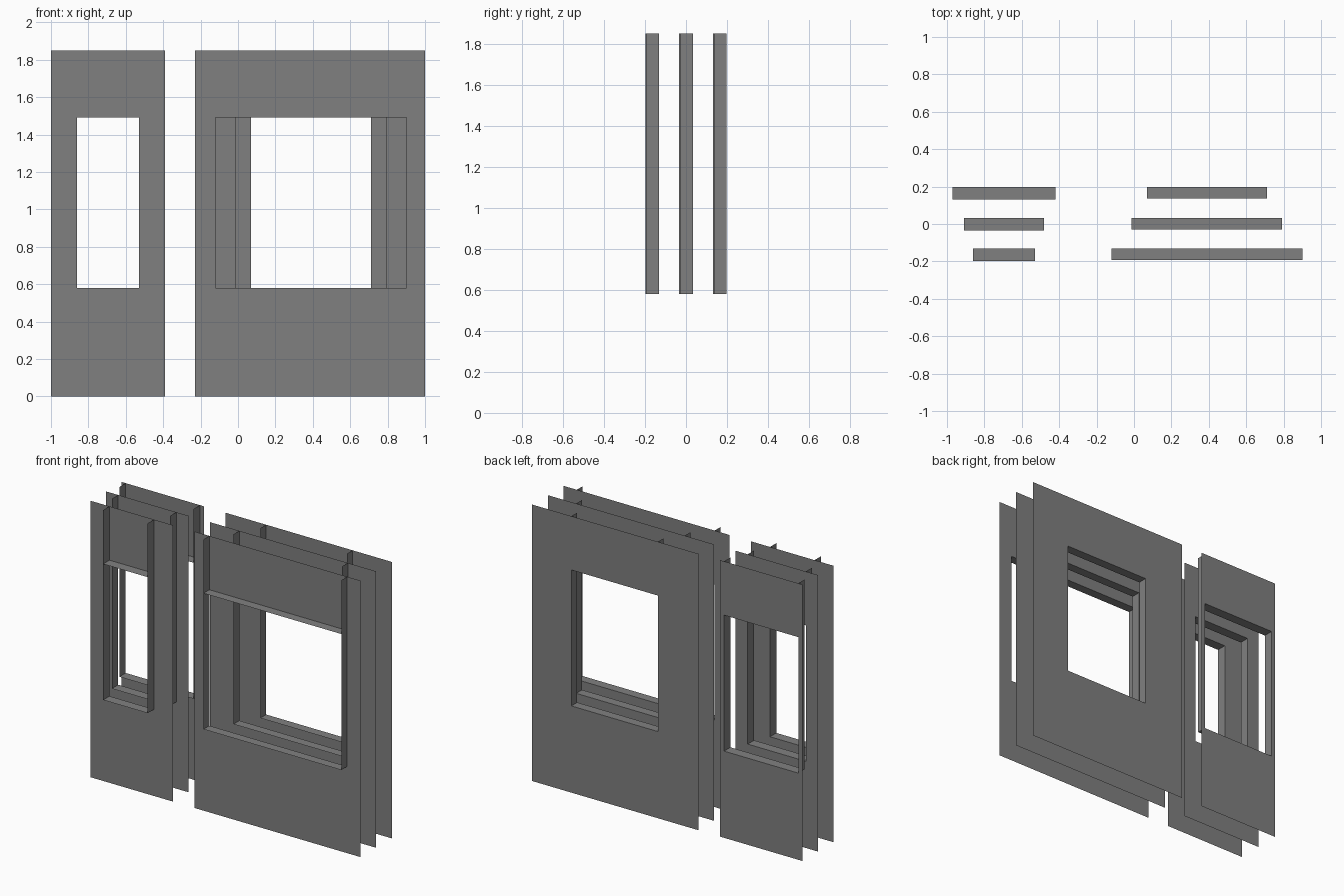
import bpy

cube = bpy.data.objects.get("Cube")
if cube:
    bpy.data.objects.remove(cube, do_unlink=True)

grey = bpy.data.materials.new("plain grey")
grey.use_nodes = True
colour = (0.216, 0.216, 0.216, 1)
grey.diffuse_color = colour
grey.node_tree.nodes["Principled BSDF"].inputs["Base Color"].default_value = colour

TOP, SILL, HEAD = 1.85, 0.58, 1.49


def add_mesh(name, verts, faces):
    mesh = bpy.data.meshes.new(name)
    mesh.from_pydata(verts, [], faces)
    mesh.materials.append(grey)
    obj = bpy.data.objects.new(name, mesh)
    bpy.context.collection.objects.link(obj)
    return obj


def rectangle(x0, x1, z0, z1, y):
    return [(x0, y, z0), (x1, y, z0), (x1, y, z1), (x0, y, z1)]


def wall(name, x0, x1, w0, w1, y, depth):
    # Thin wall sheet: a ring of faces around the window opening
    ring = [(i, (i + 1) % 4, (i + 1) % 4 + 4, i + 4) for i in range(4)]
    add_mesh(name + "_sheet",
             rectangle(x0, x1, 0, TOP, y) + rectangle(w0, w1, SILL, HEAD, y), ring)
    front = y - depth
    # Side fins run from the sill to the top of the wall
    for side, x in (("right", w0), ("left", w1)):
        quad = [(x, front, SILL), (x, y, SILL), (x, y, TOP), (x, front, TOP)]
        add_mesh(f"{name}_{side}_fin", quad, [(0, 1, 2, 3)])
    # Horizontal ledges below and above the opening
    for part, z in (("sill", SILL), ("head", HEAD)):
        quad = [(w0, front, z), (w1, front, z), (w1, y, z), (w0, y, z)]
        add_mesh(f"{name}_{part}", quad, [(0, 1, 2, 3)])


# Three rows of walls; the openings widen or narrow from front to back
rows = [
    ("front", -0.131, (-0.86, -0.53), (-0.12, 0.90)),
    ("middle", 0.033, (-0.91, -0.48), (-0.013, 0.79)),
    ("back", 0.198, (-0.97, -0.42), (0.07, 0.71)),
]
for row, y, narrow, wide in rows:
    wall(row + "_narrow_wall", -1.0, -0.39, *narrow, y, 0.067)
    wall(row + "_wide_wall", -0.23, 1.0, *wide, y, 0.062)
